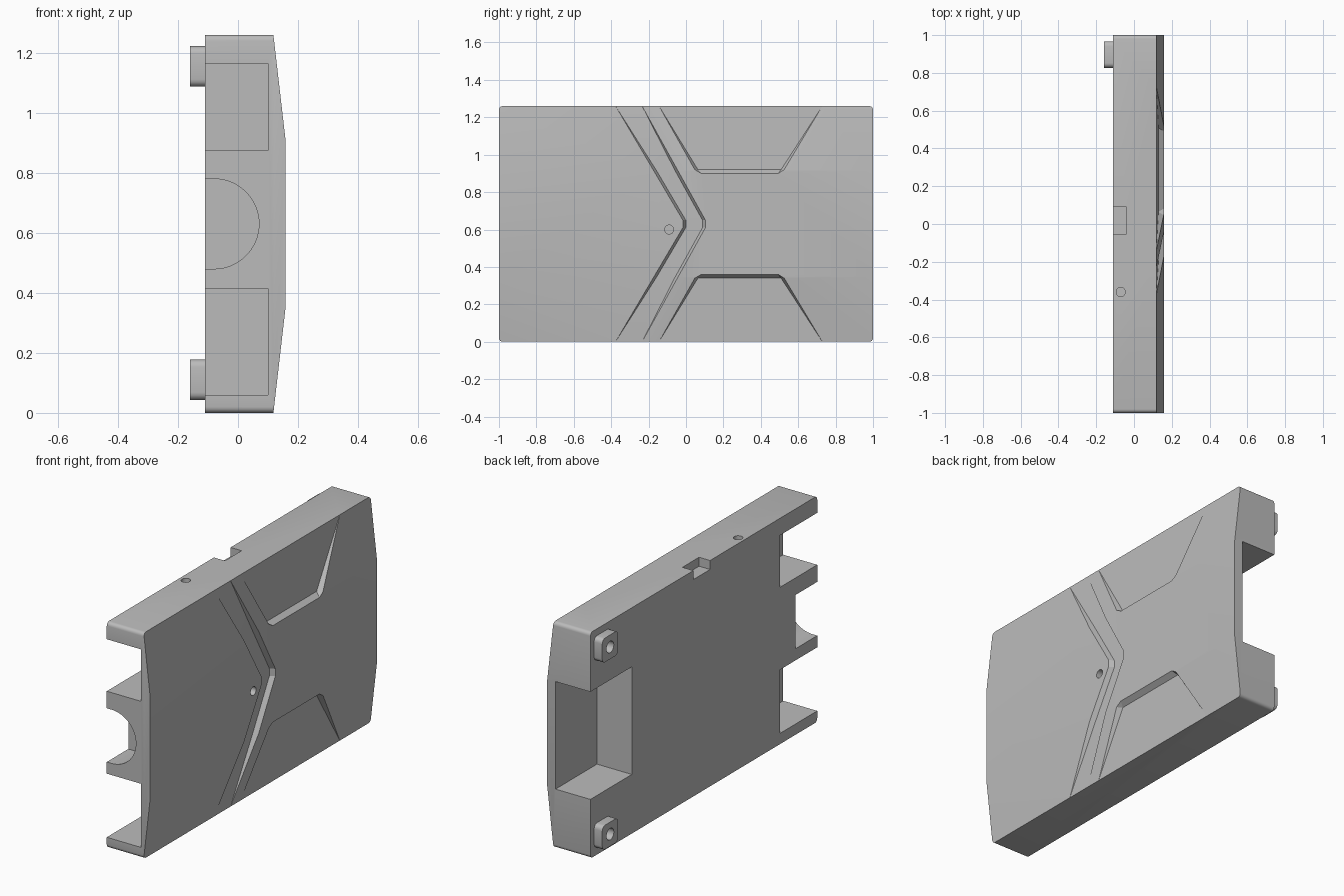
import bpy, bmesh, math

H = 1.26          # body height
MID = H / 2
BACK = -0.11      # flat side of the body

cube = bpy.data.objects.get("Cube")
if cube:
    bpy.data.objects.remove(cube, do_unlink=True)

grey = bpy.data.materials.new("plain grey")
grey.use_nodes = True
grey.diffuse_color = (0.5, 0.5, 0.5, 1)
grey.node_tree.nodes["Principled BSDF"].inputs["Base Color"].default_value = (0.5, 0.5, 0.5, 1)


def make(name, bm):
    bmesh.ops.recalc_face_normals(bm, faces=bm.faces)
    mesh = bpy.data.meshes.new(name)
    bm.to_mesh(mesh)
    bm.free()
    mesh.materials.append(grey)
    obj = bpy.data.objects.new(name, mesh)
    bpy.context.collection.objects.link(obj)
    return obj


def loft(name, sections):
    """Skin a row of equal-length point rings and cap both ends."""
    bm = bmesh.new()
    rings = [[bm.verts.new(p) for p in s] for s in sections]
    n = len(rings[0])
    for a, b in zip(rings, rings[1:]):
        for i in range(n):
            j = (i + 1) % n
            bm.faces.new((a[i], a[j], b[j], b[i]))
    bm.faces.new(rings[0])
    bm.faces.new(rings[-1])
    return make(name, bm)


def box(name, x, y, z):
    ring = [(x[0], z[0]), (x[1], z[0]), (x[1], z[1]), (x[0], z[1])]
    return loft(name, [[(px, py, pz) for px, pz in ring] for py in y])


def cylinder(name, centre, radius, depth, axis):
    ring = [(radius * math.cos(math.tau * i / 32), radius * math.sin(math.tau * i / 32))
            for i in range(32)]
    place = {"x": lambda u, v, w: (w, u, v), "y": lambda u, v, w: (u, w, v),
             "z": lambda u, v, w: (u, v, w)}[axis]
    return loft(name, [[tuple(c + o for c, o in zip(centre, place(u, v, w))) for u, v in ring]
                       for w in (-depth / 2, depth / 2)])


def cut(target, cutter):
    mod = target.modifiers.new("cut", 'BOOLEAN')
    mod.operation = 'DIFFERENCE'
    mod.solver = 'EXACT'
    mod.object = cutter
    bpy.context.view_layer.objects.active = target
    bpy.ops.object.modifier_apply(modifier=mod.name)
    bpy.data.objects.remove(cutter, do_unlink=True)


def round_edges(target, width, axis):
    """Round the four long corners that run along one axis."""
    bm = bmesh.new()
    bm.from_mesh(target.data)
    edges = []
    for e in bm.edges:
        a, b = (v.co for v in e.verts)
        d = (b - a).normalized()
        if abs(d[axis]) > 0.99:
            edges.append(e)
    bmesh.ops.bevel(bm, geom=edges, offset=width, segments=4, profile=0.5, affect='EDGES')
    bm.to_mesh(target.data)
    bm.free()


def surface(z):
    """Crowned outer face: flat in the middle, sloping to top and bottom."""
    return 0.158 - 0.04 * max(0, abs(z - MID) - 0.283) / 0.347


def recess(name, rows):
    """Shallow pocket with drafted walls; rows are (z, y_low, y_high, depth)."""
    sections = []
    for z, lo, hi, d in rows:
        s, w = surface(z), 0.6 * d
        sections.append([(s - d, lo + w, z), (s - d, hi - w, z),
                         (s + 0.05, hi + 0.03, z), (s + 0.05, lo - 0.03, z)])
    return loft(name, sections)


# Body shell
profile = [(BACK, 0), (0.118, 0), (0.158, MID - 0.283),
           (0.158, MID + 0.283), (0.118, H), (BACK, H)]
body = loft("body_shell", [[(x, y, z) for x, z in profile] for y in (-1, 1)])
round_edges(body, 0.02, 0)

# Chevron band across the outer face
rows = []
for h in (-0.64, -0.283, -0.02, 0.02, 0.283, 0.64):
    a = abs(h)
    depth = 0.026 if a < 0.3 else -0.0008
    rows.append((MID + h, -0.005 - 0.59 * a, 0.115 - 0.555 * a, depth))
cut(body, recess("chevron_cutter", rows))

# Trapezoid pockets at top and bottom of the outer face
pocket = [(0.268, 0.085, 0.49, -0.002), (0.29, 0.047, 0.525, 0.028),
          (0.64, -0.15, 0.735, -0.0008)]
for side in (-1, 1):
    cut(body, recess("pocket_cutter", [(MID + side * h, a, b, d) for h, a, b, d in pocket]))

# Open slots at the front end, and the wide bay at the rear end
for z in ((0.06, 0.415), (0.875, 1.165)):
    cut(body, box("slot_cutter", (-0.3, 0.10), (-1.2, -0.67), z))
cut(body, box("bay_cutter", (-0.3, 0.105), (0.635, 1.2), (0.33, 0.93)))

# Half-round slot between the front slots
ring = [(-0.3, MID - 0.15)]
ring += [(-0.08 + 0.15 * math.cos(t), MID + 0.15 * math.sin(t))
         for t in (math.radians(a) for a in range(-90, 91, 6))]
ring += [(-0.3, MID + 0.15)]
cut(body, loft("round_slot_cutter", [[(x, y, z) for x, z in ring] for y in (-1.2, -0.81)]))

# Top notch, top pin hole and small face hole
cut(body, box("notch_cutter", (-0.3, -0.042), (-0.055, 0.092), (H - 0.05, H + 0.2)))
cut(body, cylinder("pin_hole_cutter", (-0.07, -0.36, H), 0.024, 0.16, "z"))
cut(body, cylinder("face_hole_cutter", (0.158, -0.09, 0.6), 0.024, 0.08, "x"))

# Mounting lugs on the flat side
lugs = []
for name, z in (("lower_lug", (0.043, 0.178)), ("upper_lug", (1.087, 1.222))):
    lug = box(name, (-0.16, BACK + 0.004), (0.827, 0.967), z)
    round_edges(lug, 0.025, 0)
    cut(lug, cylinder("lug_hole_cutter", (-0.16, 0.897, sum(z) / 2), 0.032, 0.084, "x"))
    lugs.append(lug)

for obj in [body] + lugs:
    bpy.ops.object.select_all(action='DESELECT')
    obj.select_set(True)
    bpy.context.view_layer.objects.active = obj
    bpy.ops.object.shade_smooth_by_angle(angle=math.radians(25))
